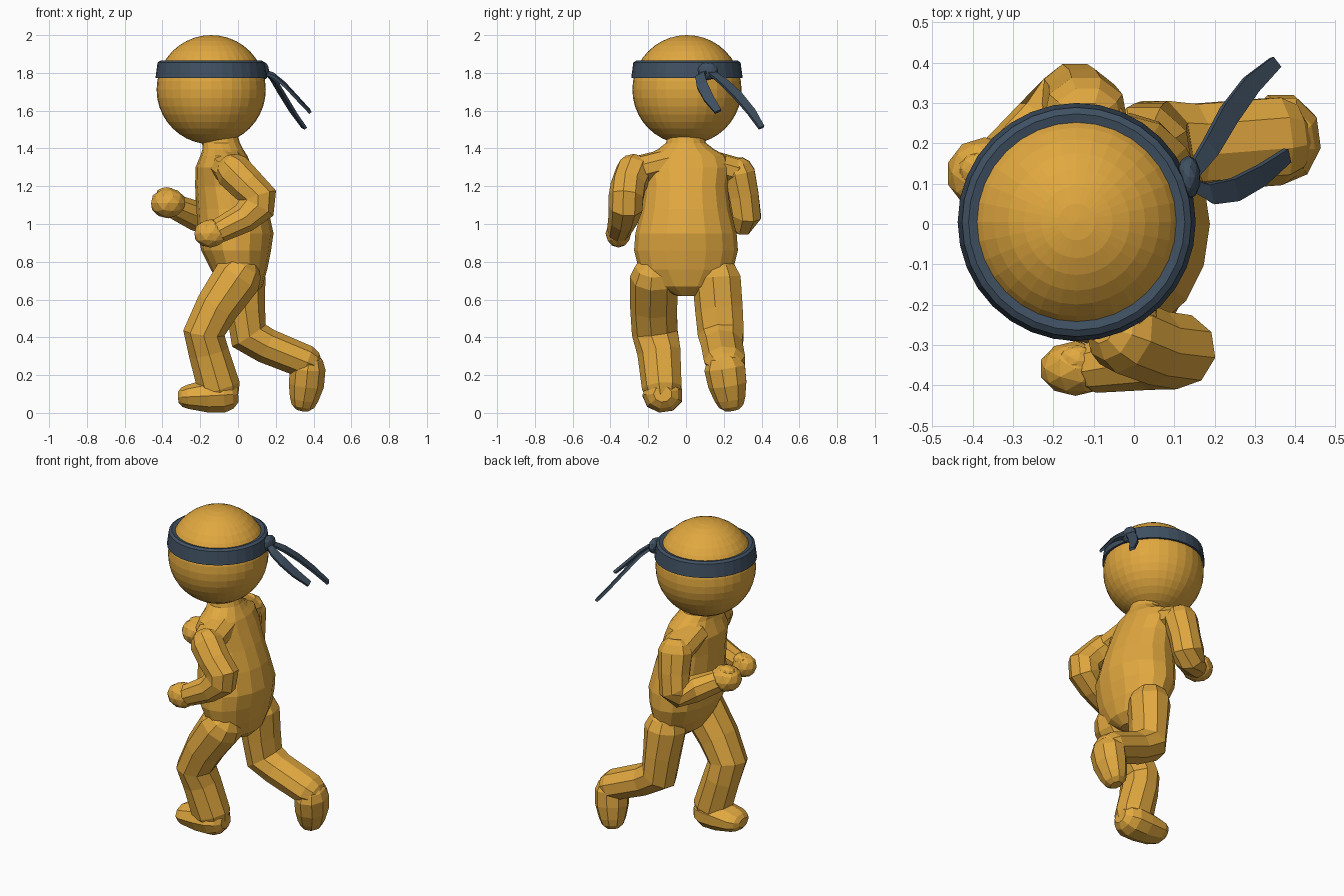
import bpy, bmesh, math
from mathutils import Vector, Matrix


def material(name, color):
    m = bpy.data.materials.new(name)
    m.diffuse_color = (*color, 1)
    return m


GOLD = material("gold_skin", (0.75, 0.39, 0.05))
NAVY = material("navy_cloth", (0.05, 0.08, 0.12))


def finish(name, bm, mat):
    bmesh.ops.recalc_face_normals(bm, faces=bm.faces[:])
    me = bpy.data.meshes.new(name)
    bm.to_mesh(me)
    bm.free()
    me.materials.append(mat)
    ob = bpy.data.objects.new(name, me)
    bpy.context.collection.objects.link(ob)
    return ob


def loft(bm, rings, caps=True):
    loops = [[bm.verts.new(p) for p in r] for r in rings]
    n = len(loops[0])
    for a, b in zip(loops, loops[1:]):
        for i in range(n):
            j = (i + 1) % n
            bm.faces.new((a[i], a[j], b[j], b[i]))
    if caps:
        bm.faces.new(loops[0])
        bm.faces.new(loops[-1])


def limb(name, stations, ref=(0, 1, 0), n=9):
    """Faceted tube with domed ends; station = x, y, z, radius along ref, other radius."""
    ref = Vector(ref)
    pts = [Vector(s[:3]) for s in stations]
    rings = []
    for i, s in enumerate(stations):
        into = (pts[i] - pts[i - 1]).normalized() if i else Vector()
        out = (pts[i + 1] - pts[i]).normalized() if i < len(pts) - 1 else Vector()
        t = (into + out).normalized()
        u = (ref - t * t.dot(ref)).normalized()
        v = t.cross(u)

        def ring(k, shift):
            c = pts[i] + t * shift
            return [c + u * s[3] * k * math.cos(a) + v * s[4] * k * math.sin(a)
                    for a in (2 * math.pi * (j + 0.5) / n for j in range(n))]
        r = min(s[3], s[4])
        dome = [(0.45, 0.8), (0.8, 0.5)]
        if i == 0:
            rings += [ring(k, -h * r) for k, h in dome]
        rings.append(ring(1, 0))
        if i == len(pts) - 1:
            rings += [ring(k, h * r) for k, h in reversed(dome)]
    bm = bmesh.new()
    loft(bm, rings)
    return finish(name, bm, GOLD)


def ball(name, center, radii, mat, sub=2):
    bm = bmesh.new()
    bmesh.ops.create_icosphere(bm, subdivisions=sub, radius=1,
                               matrix=Matrix.Translation(center) @ Matrix.Diagonal((*radii, 1)))
    return finish(name, bm, mat)


# Head
bm = bmesh.new()
bmesh.ops.create_uvsphere(bm, u_segments=32, v_segments=20, radius=0.289,
                          matrix=Matrix.Translation((-0.142, 0.005, 1.711)))
finish("head", bm, GOLD)

# Torso and neck: centre x, z, half depth, half width
body = [(0.03, 0.62, 0.05, 0.05), (0.02, 0.67, 0.11, 0.16), (0.005, 0.76, 0.15, 0.25),
        (-0.01, 0.86, 0.185, 0.275), (-0.012, 0.95, 0.2, 0.268), (-0.03, 1.08, 0.19, 0.235),
        (-0.055, 1.2, 0.172, 0.22), (-0.075, 1.3, 0.15, 0.235), (-0.075, 1.36, 0.125, 0.215),
        (-0.08, 1.395, 0.108, 0.15), (-0.09, 1.43, 0.1, 0.105), (-0.1, 1.48, 0.095, 0.095)]
bm = bmesh.new()
loft(bm, [[(x + rx * math.cos(a), ry * math.sin(a), z)
           for a in (2 * math.pi * i / 16 for i in range(16))] for x, z, rx, ry in body])
finish("torso", bm, GOLD)

# Shoulders bridging the torso and the arms
limb("right_shoulder", [(-0.06, -0.1, 1.32, 0.11, 0.08), (-0.03, -0.26, 1.28, 0.095, 0.08)],
     ref=(1, 0, 0))
limb("left_shoulder", [(-0.1, 0.1, 1.32, 0.115, 0.08), (-0.12, 0.26, 1.275, 0.1, 0.08)],
     ref=(1, 0, 0))

# Forward leg and foot
limb("forward_leg", [(0.0, -0.165, 0.72, 0.132, 0.13), (-0.11, -0.168, 0.56, 0.128, 0.117),
                     (-0.18, -0.162, 0.425, 0.125, 0.112), (-0.155, -0.14, 0.32, 0.118, 0.108),
                     (-0.1, -0.125, 0.13, 0.108, 0.115)])
limb("forward_foot", [(-0.075, -0.123, 0.095, 0.108, 0.095), (-0.16, -0.123, 0.09, 0.108, 0.09),
                      (-0.265, -0.123, 0.085, 0.1, 0.065)])

# Trailing leg and foot
limb("trailing_leg", [(0.025, 0.165, 0.71, 0.132, 0.122), (0.04, 0.178, 0.55, 0.13, 0.105),
                      (0.057, 0.188, 0.41, 0.125, 0.108), (0.15, 0.192, 0.355, 0.112, 0.095),
                      (0.36, 0.208, 0.27, 0.112, 0.09)])
limb("trailing_foot", [(0.37, 0.208, 0.24, 0.112, 0.095), (0.362, 0.222, 0.15, 0.105, 0.095),
                       (0.35, 0.235, 0.075, 0.085, 0.077)])

# Arms: shoulder, elbow, wrist
limb("right_arm", [(-0.025, -0.275, 1.28, 0.098, 0.1), (0.05, -0.305, 1.205, 0.095, 0.095),
                   (0.108, -0.315, 1.145, 0.095, 0.1), (0.1, -0.318, 1.09, 0.092, 0.1),
                   (0.03, -0.332, 1.03, 0.08, 0.08), (-0.1, -0.355, 0.965, 0.064, 0.066)])
limb("left_arm", [(-0.12, 0.275, 1.27, 0.095, 0.105), (-0.13, 0.3, 1.15, 0.09, 0.095),
                  (-0.14, 0.315, 1.055, 0.088, 0.1), (-0.165, 0.295, 1.03, 0.088, 0.095),
                  (-0.23, 0.24, 1.045, 0.08, 0.08), (-0.33, 0.155, 1.09, 0.066, 0.068)])

# Fists with thumbs
ball("right_fist", (-0.145, -0.358, 0.95), (0.09, 0.068, 0.075), GOLD)
ball("left_fist", (-0.37, 0.125, 1.11), (0.095, 0.09, 0.08), GOLD)
ball("right_thumb", (-0.14, -0.34, 0.99), (0.05, 0.04, 0.035), GOLD)
ball("left_thumb", (-0.38, 0.135, 1.16), (0.055, 0.045, 0.035), GOLD)

# Headband: section turned around the head
bm = bmesh.new()
section = [(0.295, 1.773), (0.284, 1.855), (0.268, 1.865), (0.24, 1.858), (0.265, 1.773)]
turn = [2 * math.pi * i / 32 for i in range(33)]
loft(bm, [[(-0.142 + r * math.cos(a), 0.005 + r * math.sin(a), z) for r, z in section]
          for a in turn], caps=False)
bmesh.ops.remove_doubles(bm, verts=bm.verts[:], dist=1e-4)
finish("headband", bm, NAVY)
ball("knot", (0.135, 0.115, 1.81), (0.03, 0.055, 0.048), NAVY)


# Loose ribbon ends of the headband, path and half-width vectors
def ribbon(name, path, half):
    bm = bmesh.new()
    h = Vector(half)
    rows = []
    for i, p in enumerate(path):
        k = (0.6, 0.9, 1.0, 0.9, 0.6)[i]
        rows.append([bm.verts.new(Vector(p) + h * k * s) for s in (-1, 1)])
    for a, b in zip(rows, rows[1:]):
        bm.faces.new((a[0], a[1], b[1], b[0]))
    ob = finish(name, bm, NAVY)
    mod = ob.modifiers.new("thickness", "SOLIDIFY")
    mod.thickness = 0.016
    mod.offset = 0


ribbon("long_tail", [(0.14, 0.12, 1.81), (0.19, 0.19, 1.76), (0.235, 0.27, 1.685),
                     (0.29, 0.345, 1.595), (0.35, 0.4, 1.51)], (-0.016, 0.021, 0.008))
ribbon("short_tail", [(0.14, 0.1, 1.805), (0.19, 0.075, 1.785), (0.25, 0.085, 1.735),
                      (0.315, 0.12, 1.665), (0.38, 0.17, 1.595)], (-0.006, 0.027, 0.012))
